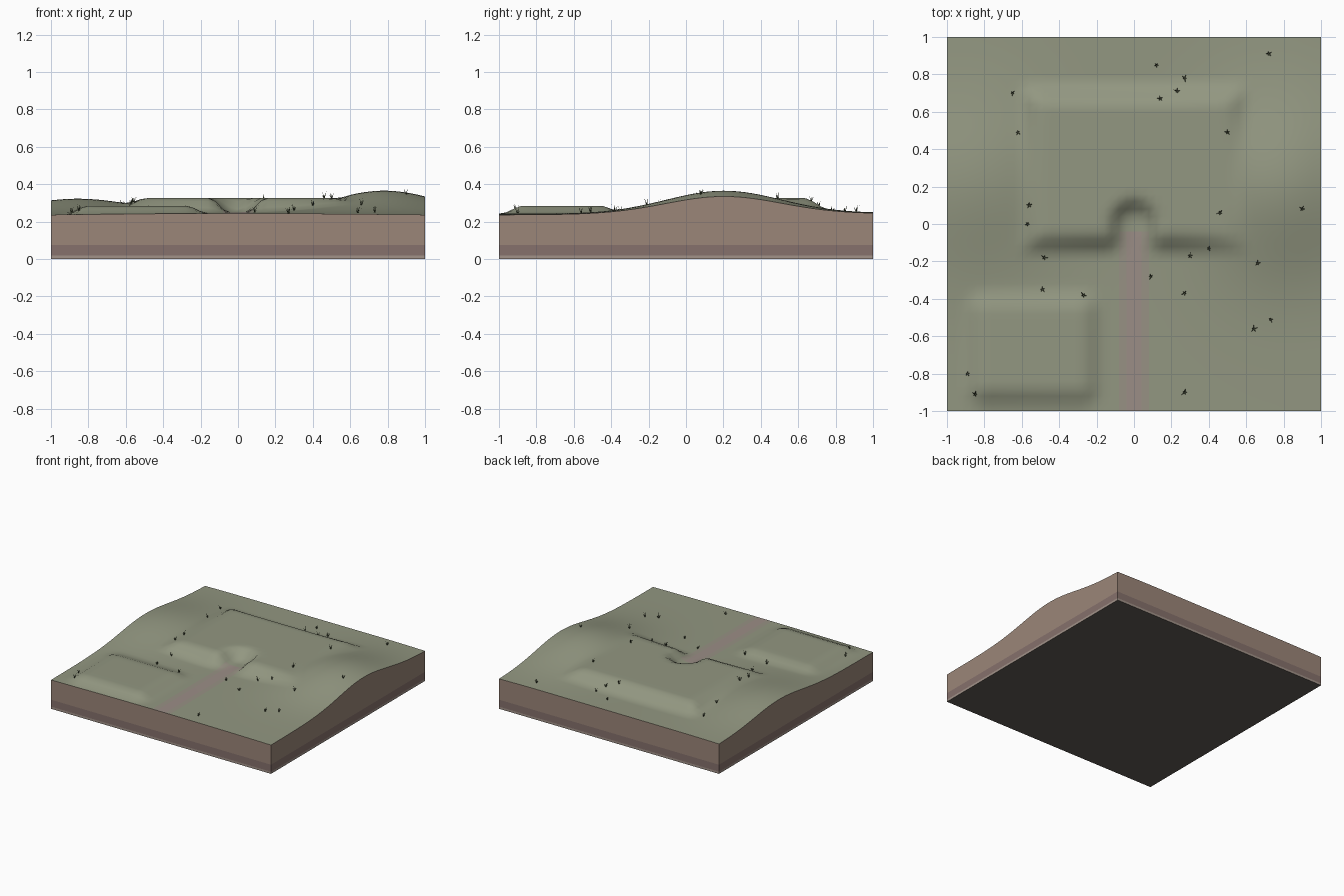
import bpy, bmesh, math, random
from mathutils import Vector

if "Cube" in bpy.data.objects:
    bpy.data.objects.remove(bpy.data.objects["Cube"])

random.seed(4)
N = 50


def material(name, rgb):
    m = bpy.data.materials.new(name)
    m.diffuse_color = (*rgb, 1)
    m.use_nodes = True
    m.node_tree.nodes["Principled BSDF"].inputs["Base Color"].default_value = m.diffuse_color
    return m


def smooth(t):
    t = max(0.0, min(1.0, t))
    return t * t * (3 - 2 * t)


def hill(x, y, cx, cy, sx, sy, h):
    return h * math.exp(-((x - cx) / sx) ** 2 / 2 - ((y - cy) / sy) ** 2 / 2)


def box_offset(x, y, x0, x1, y0, y1, rounded):
    dx = max(x0 - x, x - x1, 0)
    dy = max(y0 - y, y - y1, 0)
    return math.hypot(dx, dy) if rounded else max(dx, dy)


def height(x, y):
    # rolling ground with two side hills
    z = 0.239 + 0.008 * math.cos(1.5 * x) + 0.003 * y
    z += hill(x, y, 0.79, 0.2, 0.29, 0.31, 0.123)
    z += hill(x, y, -0.87, 0.22, 0.3, 0.31, 0.081)
    # large levelled terrace, with a rounded notch where the path arrives
    t = 1 - smooth(box_offset(x, y, -0.49, 0.49, -0.04, 0.63, False) / 0.13)
    notch = math.hypot(x, max(y, 0))
    t *= smooth((notch - 0.05) / 0.1)
    z += (0.326 - z) * t
    # small rounded terrace
    t = 1 - smooth(box_offset(x, y, -0.8, -0.28, -0.87, -0.46, True) / 0.12)
    return z + (0.285 - z) * t


# ground block: height grid on top, banded soil walls, flat underside
bm = bmesh.new()
grid = [[bm.verts.new((2 * i / N - 1, 2 * j / N - 1,
                       height(2 * i / N - 1, 2 * j / N - 1)))
         for j in range(N + 1)] for i in range(N + 1)]
for i in range(N):
    for j in range(N):
        f = bm.faces.new((grid[i][j], grid[i + 1][j],
                          grid[i + 1][j + 1], grid[i][j + 1]))
        f.smooth = True
        c = f.calc_center_median()
        if c.y < -0.04:
            if abs(c.x) < 0.04:
                f.material_index = 1
            elif abs(c.x) < 0.08:
                f.material_index = 2

ring = ([grid[i][0] for i in range(N)] + [grid[N][j] for j in range(N)]
        + [grid[i][N] for i in range(N, 0, -1)]
        + [grid[0][j] for j in range(N, 0, -1)])
for z, index in ((0.075, 3), (0.018, 4), (0.0, 5)):
    lower = [bm.verts.new((v.co.x, v.co.y, z)) for v in ring]
    for k in range(len(ring)):
        n = (k + 1) % len(ring)
        f = bm.faces.new((ring[k], lower[k], lower[n], ring[n]))
        f.material_index = index
    ring = lower
base = bm.faces.new(ring[::-1])
base.material_index = 6

mesh = bpy.data.meshes.new("ground_block")
bm.to_mesh(mesh)
bm.free()
for name, rgb in (("grass", (0.29, 0.31, 0.22)),
                  ("path", (0.33, 0.27, 0.24)),
                  ("path_edge", (0.31, 0.285, 0.23)),
                  ("soil", (0.33, 0.24, 0.19)),
                  ("dark_soil", (0.24, 0.165, 0.15)),
                  ("pale_soil", (0.36, 0.29, 0.25)),
                  ("underside", (0.12, 0.105, 0.09))):
    mesh.materials.append(material(name, rgb))
ground = bpy.data.objects.new("ground_block", mesh)
bpy.context.collection.objects.link(ground)

# grass tufts: thin blades fanning out from scattered points
spots = [(-.89, -.8), (-.62, .49), (-.65, .7), (-.56, .1), (-.57, 0),
         (-.48, -.18), (-.49, -.35), (-.27, -.38), (.09, -.28), (.27, -.37),
         (.3, -.17), (.4, -.13), (.66, -.21), (.46, .06), (.27, -.9),
         (.64, -.56), (.73, -.51), (.9, .08), (.5, .49), (.27, .78),
         (.23, .71), (.14, .67), (.72, .91), (-.85, -.91), (.12, .85)]
bm = bmesh.new()
for x, y in spots:
    root = Vector((x, y, height(x, y) - 0.004))
    start = random.uniform(0, math.tau)
    for k in range(5):
        a = start + k * math.tau / 5
        out = Vector((math.cos(a), math.sin(a), 0))
        side = Vector((-out.y, out.x, 0)) * 0.004
        tip = root + out * random.uniform(0.01, 0.022)
        tip.z += random.uniform(0.025, 0.042)
        bm.faces.new([bm.verts.new(p) for p in (root - side, root + side, tip)])
mesh = bpy.data.meshes.new("grass_tufts")
bm.to_mesh(mesh)
bm.free()
mesh.materials.append(material("tuft_green", (0.08, 0.1, 0.05)))
bpy.context.collection.objects.link(bpy.data.objects.new("grass_tufts", mesh))
